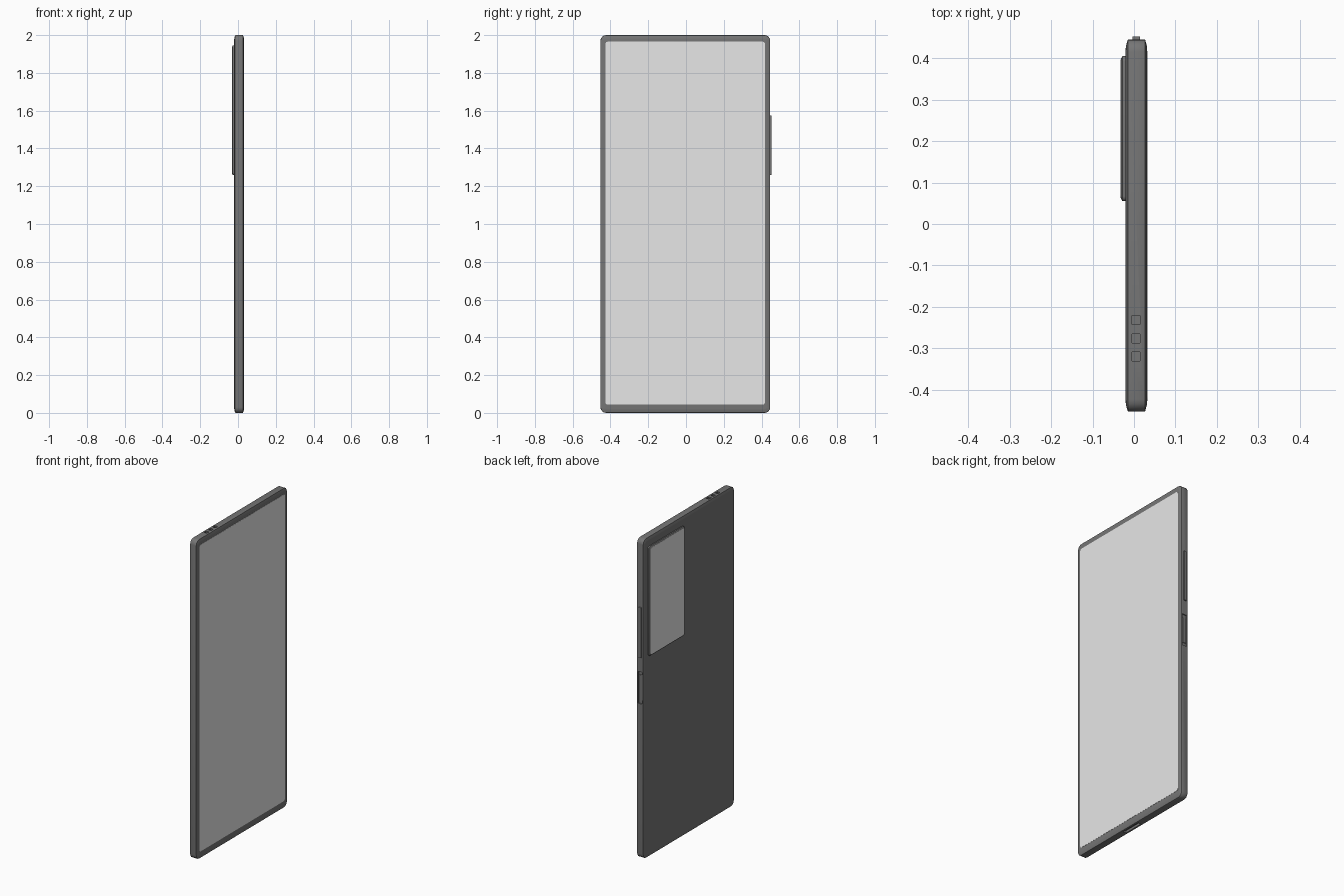
import bpy, bmesh
from math import sin, cos, pi

if "Cube" in bpy.data.objects:
    bpy.data.objects.remove(bpy.data.objects["Cube"], do_unlink=True)


def material(name, value):
    m = bpy.data.materials.new(name)
    m.use_nodes = True
    colour = (value, value, value, 1)
    m.diffuse_color = colour
    m.node_tree.nodes["Principled BSDF"].inputs["Base Color"].default_value = colour
    return m


CASE = material("dark grey casing", 0.18)
GLASS = material("light grey glass", 0.8)


def outline(y0, y1, z0, z1, r, steps=4):
    """Rounded rectangle in the y-z plane."""
    pts = []
    corners = [(y1 - r, z1 - r), (y0 + r, z1 - r), (y0 + r, z0 + r), (y1 - r, z0 + r)]
    for i, (cy, cz) in enumerate(corners):
        for k in range(steps + 1):
            a = (i + k / steps) * pi / 2
            pts.append((cy + r * cos(a), cz + r * sin(a)))
    return pts


def slab(name, mat, rect, r, layers):
    """Loft a rounded rectangle through (x, inset) layers along x."""
    bm = bmesh.new()
    y0, y1, z0, z1 = rect
    rings = []
    for x, d in layers:
        pts = outline(y0 + d, y1 - d, z0 + d, z1 - d, max(r - d, 0.002))
        rings.append([bm.verts.new((x, y, z)) for y, z in pts])
    n = len(rings[0])
    for a, b in zip(rings, rings[1:]):
        for i in range(n):
            j = (i + 1) % n
            bm.faces.new((a[i], a[j], b[j], b[i]))
    bm.faces.new(rings[0][::-1])
    bm.faces.new(rings[-1])
    bmesh.ops.recalc_face_normals(bm, faces=bm.faces[:])
    me = bpy.data.meshes.new(name)
    bm.to_mesh(me)
    bm.free()
    me.materials.append(mat)
    ob = bpy.data.objects.new(name, me)
    bpy.context.collection.objects.link(ob)
    return ob


def box(name, xs, ys, zs, bevel=0.0):
    bpy.ops.mesh.primitive_cube_add(size=1)
    ob = bpy.context.object
    ob.name = name
    for v in ob.data.vertices:
        v.co = [s[0] + (c + 0.5) * (s[1] - s[0]) for c, s in zip(v.co, (xs, ys, zs))]
    ob.data.materials.append(CASE)
    if bevel:
        mod = ob.modifiers.new("edge", "BEVEL")
        mod.width = bevel
        mod.segments = 2
    return ob


# Casing with shallow chamfers front and back
body = slab("casing", CASE, (-0.453, 0.446, 0, 2), 0.03,
            [(-0.020, 0.022), (-0.0195, 0.016), (-0.015, 0.001), (-0.013, 0),
             (0.025, 0), (0.027, 0.001), (0.031, 0.016), (0.0315, 0.022)])

# Recesses: top openings, charging port, side key notch
cutters = [box("top_opening_cutter", (-0.005, 0.015), (y - 0.011, y + 0.011), (1.99, 2.1))
           for y in (-0.232, -0.276, -0.32)]
cutters.append(box("port_cutter", (-0.004, 0.016), (-0.075, 0.055), (-0.1, 0.014)))
cutters.append(box("key_notch_cutter", (-0.008, 0.02), (0.439, 0.5), (0.97, 1.17)))
for c in cutters:
    c.hide_render = True
    mod = body.modifiers.new(c.name, "BOOLEAN")
    mod.operation = "DIFFERENCE"
    mod.solver = "EXACT"
    mod.object = c
deps = bpy.context.evaluated_depsgraph_get()
cut_mesh = bpy.data.meshes.new_from_object(body.evaluated_get(deps))
body.modifiers.clear()
body.data = cut_mesh
for c in cutters:
    bpy.data.objects.remove(c, do_unlink=True)

# Screen
slab("screen", GLASS, (-0.427, 0.418, 0.044, 1.965), 0.012,
     [(0.031, 0), (0.0325, 0)])

# Rear camera block and its glass cover
slab("camera_block", CASE, (0.055, 0.405, 1.26, 1.945), 0.012,
     [(-0.0315, 0.006), (-0.028, 0), (-0.018, 0)])
slab("camera_glass", GLASS, (0.063, 0.397, 1.268, 1.937), 0.008,
     [(-0.0325, 0), (-0.031, 0)])

# Side keys
box("volume_key", (-0.004, 0.015), (0.44, 0.453), (1.26, 1.575), 0.002)
box("power_key", (-0.005, 0.017), (0.436, 0.443), (0.99, 1.15), 0.001)

# Smooth rounded corners, keep edges sharp
bpy.ops.object.select_all(action="DESELECT")
for name in ("casing", "screen", "camera_block", "camera_glass"):
    ob = bpy.data.objects[name]
    ob.select_set(True)
    bpy.context.view_layer.objects.active = ob
bpy.ops.object.shade_smooth_by_angle(angle=pi / 6)
